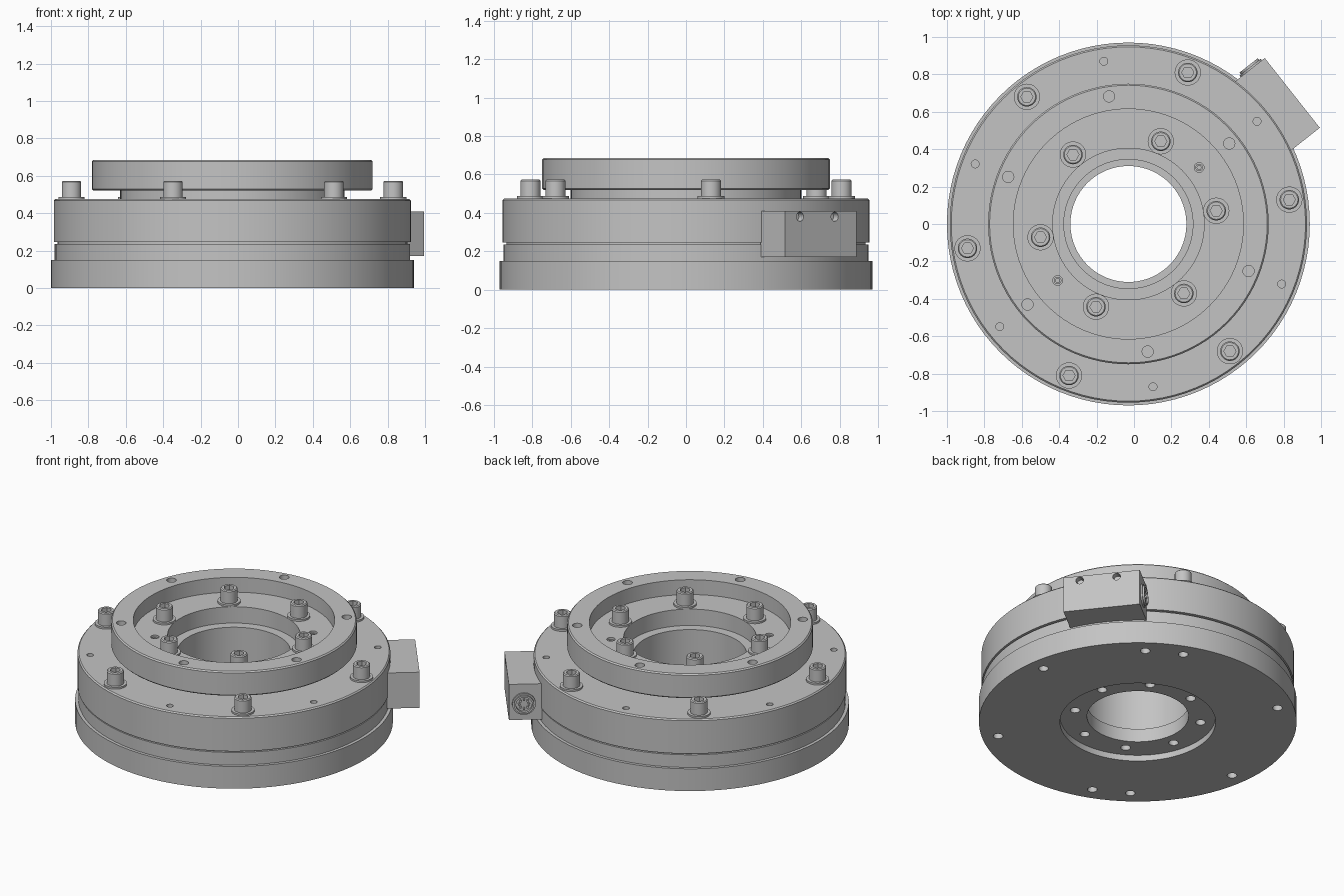
import bpy, bmesh, math
from mathutils import Matrix, Vector

old = bpy.data.objects.get("Cube")
if old:
    bpy.data.objects.remove(old, do_unlink=True)

AXIS = Vector((-0.03, 0, 0))
START = 8.6            # angle of the first bolt, degrees

steel = bpy.data.materials.new("satin_steel")
steel.use_nodes = True
GREY = (0.55, 0.55, 0.55, 1)
steel.diffuse_color = GREY
steel.node_tree.nodes["Principled BSDF"].inputs["Base Color"].default_value = GREY


def polar(radius, degrees, z=0):
    a = math.radians(degrees)
    return AXIS + Vector((radius * math.cos(a), radius * math.sin(a), z))


def link(name, mesh, matrix):
    ob = bpy.data.objects.new(name, mesh)
    bpy.context.collection.objects.link(ob)
    ob.matrix_world = matrix
    return ob


def finish(bm, name):
    bmesh.ops.remove_doubles(bm, verts=bm.verts, dist=1e-5)
    bmesh.ops.recalc_face_normals(bm, faces=bm.faces)
    mesh = bpy.data.meshes.new(name)
    bm.to_mesh(mesh)
    bm.free()
    mesh.materials.append(steel)
    return mesh


def smooth(mesh):
    mesh.polygons.foreach_set("use_smooth", [True] * len(mesh.polygons))
    mesh.set_sharp_from_angle(angle=math.radians(30))


def lathe(name, profile, segments, closed=True):
    """Spin (radius, z) points; a third item makes that ring a hexagon."""
    bm = bmesh.new()
    rings = []
    for radius, z, *hexagon in profile:
        ring = []
        for i in range(segments):
            a = math.tau * i / segments
            r = radius
            if hexagon:
                r /= math.cos(a % (math.pi / 3) - math.pi / 6)
            ring.append(bm.verts.new((r * math.cos(a), r * math.sin(a), z)))
        rings.append(ring)
    pairs = list(zip(rings, rings[1:]))
    if closed:
        pairs.append((rings[-1], rings[0]))
    for low, high in pairs:
        for i in range(segments):
            j = (i + 1) % segments
            bm.faces.new((low[i], low[j], high[j], high[i]))
    return finish(bm, name)


def drill(ob, holes):
    """Cut round holes given as (centre, radius, half depth, axis)."""
    bm = bmesh.new()
    for centre, radius, half, axis in holes:
        turn = axis.to_track_quat('Z', 'Y').to_matrix().to_4x4()
        bmesh.ops.create_cone(bm, cap_ends=True, segments=20, radius1=radius,
                              radius2=radius, depth=2 * half,
                              matrix=Matrix.Translation(centre) @ turn)
    cutter = link("hole_cutter", finish(bm, "hole_cutter"), Matrix())
    cutter.hide_render = True
    mod = ob.modifiers.new("holes", 'BOOLEAN')
    mod.operation = 'DIFFERENCE'
    mod.solver = 'EXACT'
    mod.object = cutter
    bpy.context.view_layer.objects.active = ob
    bpy.ops.object.modifier_apply(modifier=mod.name)
    bpy.data.objects.remove(cutter, do_unlink=True)
    smooth(ob.data)


UP = Vector((0, 0, 1))
AT_AXIS = Matrix.Translation(AXIS)

# Base plate with a recessed underside and an inner lip
base = link("base_plate", lathe("base_plate", [
    (.475, 0), (.97, 0), (.97, .15), (.95, .15), (.95, .235), (.42, .235),
    (.42, .13), (.31, .13), (.31, .04), (.475, .04)], 96), AT_AXIS)
holes = [(polar(.87, START + 60 * k), .03, .05, UP) for k in range(6)]
holes += [(polar(.87, a), .03, .05, UP) for a in (53, 233)]
holes += [(polar(.39, 16 + 45 * k, .04), .03, .05, UP) for k in range(8)]
drill(base, holes)

# Main housing above the parting groove
housing = link("housing", lathe("housing", [
    (.345, .15), (.41, .15), (.41, .235), (.935, .235), (.935, .245),
    (.955, .245), (.955, .467), (.947, .475), (.345, .475)], 96), AT_AXIS)
drill(housing, [(polar(.88, START + 30 + 60 * k, .475), .021, .03, UP)
                for k in range(6)])

# Output flange: neck, raised rim and sunken bolt floor
flange = link("output_flange", lathe("output_flange", [
    (.405, .475), (.6, .475), (.6, .52), (.742, .52), (.75, .528),
    (.75, .677), (.742, .685), (.615, .685), (.615, .585), (.405, .585)],
    96), AT_AXIS)
holes = [(polar(.69, START + 30 + 60 * k, .685), .03, .06, UP)
         for k in range(6)]
holes += [(polar(.484, START + a, .585), .026, .04, UP) for a in (30, 210)]
drill(flange, holes)

# Set screws in the bolt floor
screw_mesh = lathe("set_screw", [
    (0, 0), (.02, 0), (.02, .03), (.01, .03, 1), (.01, .01, 1), (0, .01)],
    24, closed=False)
smooth(screw_mesh)
for k, a in enumerate((30, 210)):
    link(f"set_screw_{k + 1}", screw_mesh,
         Matrix.Translation(polar(.484, START + a, .545)))

# Socket head bolts and washers in two circles
head_mesh = lathe("bolt_head", [
    (0, 0), (.052, 0), (.052, .082), (.046, .088), (.028, .088, 1),
    (.028, .04, 1), (0, .04)], 36, closed=False)
washer_mesh = lathe("washer", [(.04, 0), (.07, 0), (.07, .012), (.04, .012)], 36)
smooth(head_mesh)
smooth(washer_mesh)
for label, radius, z in (("outer", .87, .475), ("inner", .475, .585)):
    for k in range(6):
        place = Matrix.Translation(polar(radius, START + 60 * k, z))
        link(f"{label}_washer_{k + 1}", washer_mesh, place)
        link(f"{label}_bolt_{k + 1}", head_mesh,
             place @ Matrix.Translation((0, 0, .01)))

# Connector box on the side of the housing
BOX_ANGLE = 38.3
turn = Matrix.Rotation(math.radians(BOX_ANGLE), 4, 'Z')
box_frame = AT_AXIS @ turn
bm = bmesh.new()
bmesh.ops.create_cube(bm, size=1, matrix=Matrix.Translation((1.02, .007, .29))
                      @ Matrix.Diagonal((.204, .475, .24, 1)))
bm.transform(box_frame)
box = link("connector_box", finish(bm, "connector_box"), Matrix())
outward = turn @ Vector((1, 0, 0))
drill(box, [(box_frame @ Vector((1.122, t, .38)), .024, .04, outward)
            for t in (-.13, .1)])

# Round socket with pins on the end of the box
socket_frame = (box_frame @ Matrix.Translation((1.03, .243, .28))
                @ Matrix.Rotation(-math.pi / 2, 4, 'X'))
socket_mesh = lathe("socket", [
    (0, 0), (.072, 0), (.072, .012), (.062, .012), (.062, .024), (.05, .024),
    (.05, .006), (0, .006)], 36, closed=False)
smooth(socket_mesh)
link("socket", socket_mesh, socket_frame)
pin_mesh = lathe("pin", [(0, 0), (.007, 0), (.007, .02), (0, .02)], 12, closed=False)
smooth(pin_mesh)
for k in range(8):
    spin = Matrix.Rotation(math.tau * k / 8, 4, 'Z')
    link(f"pin_{k + 1}", pin_mesh,
         socket_frame @ spin @ Matrix.Translation((.03, 0, 0)))
